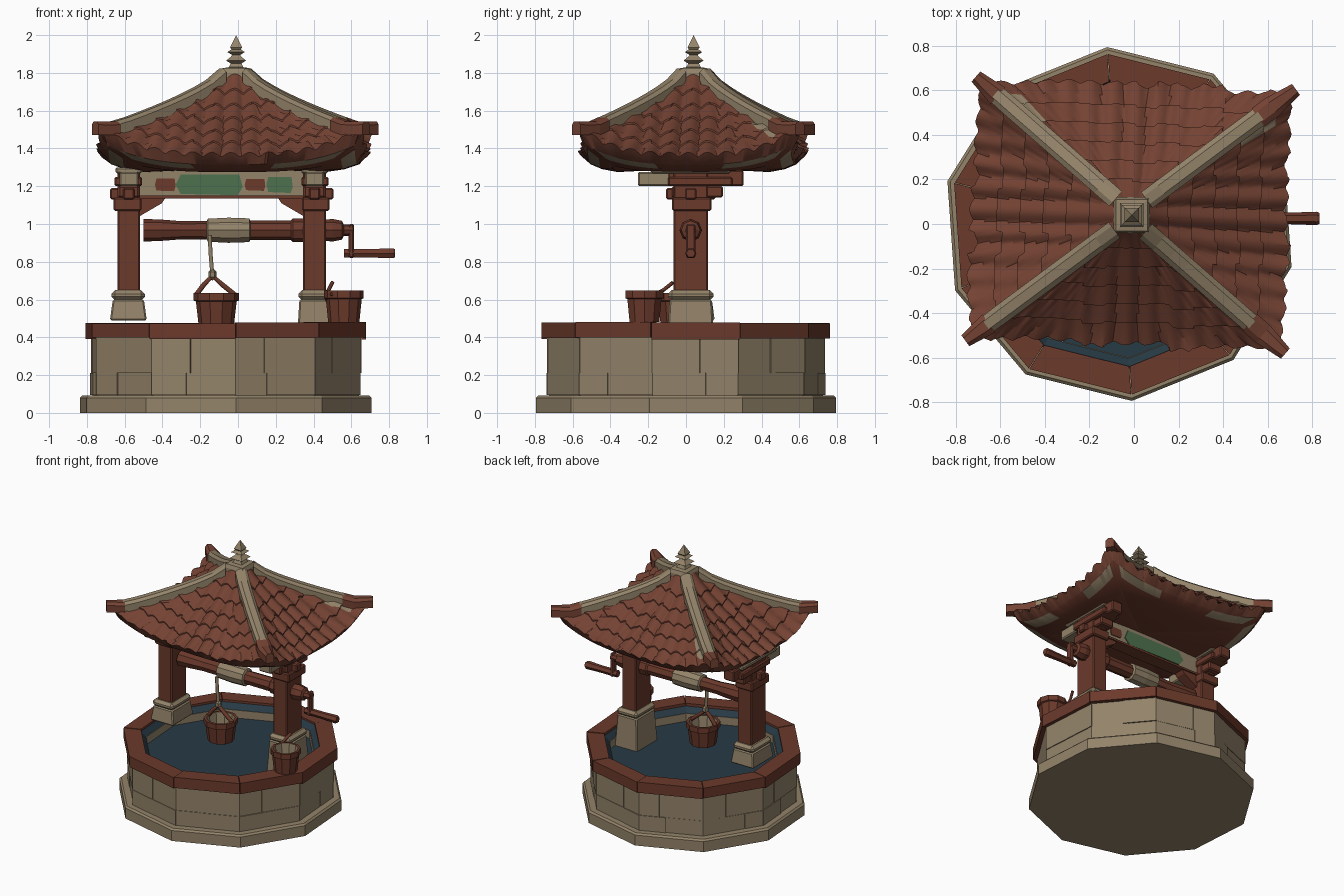
import bpy, bmesh, math, random
from mathutils import Vector, Matrix

random.seed(4)
old = bpy.data.objects.get("Cube")
if old:
    bpy.data.objects.remove(old)


def material(name, red, green, blue):
    """Flat material from display values, stored as linear."""
    mat = bpy.data.materials.new(name)
    colour = [(c / 255) ** 2.2 for c in (red, green, blue)] + [1]
    mat.use_nodes = True
    mat.diffuse_color = colour
    mat.node_tree.nodes["Principled BSDF"].inputs["Base Color"].default_value = colour
    return mat


stone = material("weathered stone", 146, 130, 105)
tile = material("clay tile", 115, 68, 54)
wood = material("red brown wood", 107, 60, 47)
water = material("dark water", 44, 61, 71)
green = material("faded green paint", 80, 113, 80)


def build(name, verts, faces, *mats):
    bm = bmesh.new()
    points = [bm.verts.new(v) for v in verts]
    for face in faces:
        bm.faces.new([points[i] for i in face])
    bmesh.ops.remove_doubles(bm, verts=bm.verts, dist=0.0001)
    bmesh.ops.recalc_face_normals(bm, faces=bm.faces)
    mesh = bpy.data.meshes.new(name)
    bm.to_mesh(mesh)
    bm.free()
    obj = bpy.data.objects.new(name, mesh)
    bpy.context.collection.objects.link(obj)
    for mat in mats:
        mesh.materials.append(mat)
    return obj


def grid_faces(rows, cols, wrap=False):
    last = cols if wrap else cols - 1
    return [(r * cols + c, r * cols + (c + 1) % cols,
             (r + 1) * cols + (c + 1) % cols, (r + 1) * cols + c)
            for r in range(rows - 1) for c in range(last)]


def lathe(name, profile, mat, centre=(0, 0, 0), sides=10, turn=0.0, along_x=False):
    verts = []
    for radius, h in profile:
        for i in range(sides):
            a = turn + math.tau * i / sides
            p = (radius * math.cos(a), radius * math.sin(a), h)
            verts.append(Vector(centre) + Vector((p[2], p[0], p[1]) if along_x else p))
    return build(name, verts, grid_faces(len(profile), sides, True), mat)


BOX = [(0, 1, 3, 2), (4, 6, 7, 5), (0, 4, 5, 1), (2, 3, 7, 6), (0, 2, 6, 4), (1, 5, 7, 3)]


def box(name, x, y, z, mat, bevel=0.008, flare=0.0):
    """Box from (low, high) pairs; flare widens the foot."""
    verts = [(x[i] + flare * (2 * i - 1) * (1 - k), y[j] + flare * (2 * j - 1) * (1 - k), z[k])
             for i in (0, 1) for j in (0, 1) for k in (0, 1)]
    obj = build(name, verts, BOX, mat)
    if bevel:
        mod = obj.modifiers.new("worn edges", "BEVEL")
        mod.width, mod.segments = bevel, 1


def tube(name, points, radius, mat):
    curve = bpy.data.curves.new(name, "CURVE")
    curve.dimensions, curve.bevel_depth, curve.bevel_resolution = "3D", radius, 1
    curve.use_fill_caps = True
    line = curve.splines.new("POLY")
    line.points.add(len(points) - 1)
    for p, co in zip(line.points, points):
        p.co = (*co, 1)
    curve.materials.append(mat)
    bpy.context.collection.objects.link(bpy.data.objects.new(name, curve))


def plate(name, outline, y, half, mat):
    """Upright slab from an x, z outline."""
    n = len(outline)
    verts = [(x, y + s, z) for s in (-half, half) for x, z in outline]
    build(name, verts, [range(n), range(n, 2 * n)] +
          [(i, (i + 1) % n, (i + 1) % n + n, i + n) for i in range(n)], mat)


# Ten-sided well
WELL, TURN, SIDES = Vector((-0.065, 0, 0)), math.radians(-86), 10
lathe("well_wall", [(0, 0), (.795, 0), (.795, .08), (.782, .093), (.728, .093), (.728, .41),
                    (.6, .42), (.6, .34)], stone, WELL, SIDES, TURN)
lathe("water_surface", [(0, .36), (.605, .36)], water, WELL, SIDES, TURN)
lathe("wet_inner_lip", [(.65, .47), (.6, .415)], water, WELL, SIDES, TURN)


def on_side(side, f, radius, z):
    a, b = [Vector((math.cos(TURN + math.tau * k / SIDES), math.sin(TURN + math.tau * k / SIDES), 0))
            for k in (side, side + 1)]
    return WELL + a.lerp(b, f) * radius + Vector((0, 0, z))


def ring_blocks(name, blocks, mat):
    verts, faces = [], []
    for side, fs, radii, zs in blocks:
        faces += [[i + len(verts) for i in f] for f in BOX]
        verts += [on_side(side, f, r, z) for f in fs for r in radii for z in zs]
    build(name, verts, faces, mat)


blocks, rim = [], []
for side in range(SIDES):
    for low, high in ((.095, .21), (.212, .4)):
        cut = random.uniform(.3, .7)
        for fs in ((0, cut - .003), (cut + .003, 1)):
            blocks.append((side, fs, (.715, random.uniform(.733, .742)), (low, high)))
    rim.append((side, (.004, .996), (.64, random.uniform(.758, .768)),
                (random.uniform(.388, .4), random.uniform(.472, .482))))
ring_blocks("wall_blocks", blocks, stone)
ring_blocks("rim_planks", rim, wood)

# Posts with pedestals and brackets
Y = 0.025
for label, cx, out, foot in (("right", -.578, -1, .49), ("left", .405, 1, .35)):
    def part(name, dx, dy, z, mat=wood, **kw):
        xs = sorted((cx + out * dx[0], cx + out * dx[1]))
        box(f"{label}_{name}", xs, (Y + dy[0], Y + dy[1]), z, mat, **kw)
    part("pedestal", (-.08, .085), (-.112, .112), (foot, .6), stone, flare=.015)
    part("pedestal_cap", (-.085, .092), (-.12, .12), (.595, .65), stone, bevel=.02)
    part("post", (-.06, .06), (-.092, .092), (.64, 1.29))
    part("lower_bracket", (-.066, .08), (-.1, .11), (1.07, 1.14))
    part("middle_bracket", (-.055, .055), (-.1, .17), (1.14, 1.2))
    part("upper_bracket", (-.07, .075), (-.12, .22), (1.2, 1.25))
    part("cross_arm", (-.045, .045), (-.15, .28), (1.2, 1.285))
    part("arm_end", (-.05, .05), (-.28, -.11), (1.2, 1.275), stone)
    part("capital", (-.07, .07), (-.21, .21), (1.268, 1.3), stone)
    part("peg", (0, .1), (-.03, .03), (1.13, 1.19))
    part("front_peg", (-.03, .03), (-.13, .13), (1.13, 1.19))
    inner = cx - out * .055
    plate(f"{label}_brace", [(inner, 1.04), (inner, 1.14), (inner - out * .14, 1.14),
                             (inner - out * .12, 1.11)], Y, .04, wood)

# Painted lintel
box("lintel", (-.53, .36), (Y - .04, Y + .04), (1.15, 1.29), stone, 0)
box("lintel_trim", (-.53, .36), (Y - .05, Y + .05), (1.135, 1.15), wood, 0)
front_paint = ((-.33, .025, 1.2, green), (.15, .29, .95, green), (-.44, -.33, .75, wood), (.035, .145, .7, wood))
back_paint = ((-.39, .14, 1.2, green), (.17, .27, .75, wood))
for face, y, paint in (("front", Y - .042, front_paint), ("back", Y + .042, back_paint)):
    for x0, x1, tall, mat in paint:
        mid, half_width = (x0 + x1) / 2, (x1 - x0) / 2
        plate(f"{face}_painted_panel",
              [(mid + half_width * a, 1.207 + tall * h) for a, h in
               ((-1, 0), (-.85, -.04), (.85, -.045), (1, -.01), (.9, .045), (-.85, .045))],
              y, .004, mat)

# Windlass and crank
lathe("roller", [(0, -.5), (.06, -.5), (.056, -.4), (.048, -.3), (.052, .28), (.062, .29),
                 (.062, .36), (.045, .37), (.06, .5), (.05, .55), (.03, .56), (.03, .61), (0, .61)],
      wood, (0, Y, .967), 8, along_x=True)
lathe("rope_winding", [(.04, -.17), (.064, -.16), (.07, -.05), (.066, .06), (.04, .07)],
      stone, (0, Y, .967), 10, along_x=True)
box("crank_arm", (.585, .615), (Y - .025, Y + .025), (.82, 1.0), wood)
lathe("crank_handle", [(0, .56), (.026, .56), (.026, .7), (.03, .82), (.024, .832), (0, .832)],
      wood, (0, Y, .845), 6, along_x=True)

# Buckets and rope
BY = -.045
tube("rope", [(-.15, BY, .94), (-.145, BY, .84), (-.135, BY, .72)], .012, stone)
lathe("rope_knot", [(0, .7), (.022, .72), (.022, .745), (0, .77)], stone, (-.135, BY, 0), 6)


def bucket(name, centre, size):
    shell = [(0, 0), (.094, 0), (.108, .12), (.12, .125), (.12, .165), (.1, .165)]
    lining = [(.1, .165), (.08, .03), (0, .03)]
    for suffix, shape, mat in (("shell", shell, wood), ("lining", lining, stone)):
        lathe(f"{name}_{suffix}", [(r * size, z) for r, z in shape], mat, centre, 10)


bucket("hanging_bucket", (-.115, BY, .47), 1)
tube("hanging_handle", [(-.225, BY, .62), (-.18, BY, .68), (-.135, BY, .725),
                        (-.085, BY, .68), (-.01, BY, .62)], .015, wood)
bucket("standing_bucket", (.56, -.22, .482), .88)
tube("standing_handle", [(.5, -.3, .63), (.47, -.22, .6), (.48, -.12, .65), (.5, -.07, .69)], .011, wood)

# Curved tiled roof, turned slightly against the posts
ROOF, TOP = Matrix.Translation((-.015, .04, 0)) @ Matrix.Rotation(-.04, 4, "Z"), .07


def half(t):
    return TOP + .62 * t, TOP + .5 * t


def roof_z(t, u):
    return 1.8 - .44 * max(t, 0) ** .8 + .135 * t * abs(u) ** 3


COLS, COURSES = 96, 6
us = [-1 + 2 * c / COLS for c in range(COLS + 1)]
rows = [((j + s) / COURSES, .009 * s) for j in range(COURSES) for s in (0, .5, 1)]
EAVE = len(rows) - 1
for k, label in enumerate(("front", "left", "back", "right")):
    shifts = [random.uniform(-.025, .025) for _ in range(20)]

    def place(u, t, z, push=0):
        hx, hy = half(t)
        x, y = ((u * hx, -hy - push), (hx + push, u * hy),
                (-u * hx, hy + push), (-hx - push, -u * hy))[k]
        return ROOF @ Vector((x, y, z))

    verts = []
    for t, proud in rows:
        for u in us:
            across = u * half(t)[k % 2] / .1
            shift = shifts[int(across + 10)] * (1 - u ** 8)
            tt = t + shift if 0 < t < 1 else t
            wave = abs(math.cos(math.pi * across))
            push = (.6 * shift + .02 * wave) * (1 - u ** 8) if t == 1 else 0
            verts.append(place(u, tt, roof_z(tt, u) + proud + .028 * wave - .018, push))
    # Slanted eave edge and soffit continue the same sheet
    for t, low, lift in ((.94, 1.315, .1), (.82, 1.29, .07), (.66, 1.275, .03), (-TOP / .62, 1.295, 0)):
        verts += [place(u, t, low + lift * abs(u) ** 3) for u in us]
    roof = build(f"{label}_roof_slope", verts, grid_faces(len(rows) + 4, COLS + 1), tile, wood, stone)
    roof.data.shade_smooth()
    roof.data.set_sharp_from_angle(angle=math.radians(35))
    # Wooden soffit with worn pale strips, worn patches beside two hips
    for face in roof.data.polygons:
        row, u = face.index // COLS, us[face.index % COLS]
        if row > EAVE:
            face.material_index = 2 if row == EAVE + 1 and .35 < abs(u) < .92 else 1
        elif label in ("back", "left") and u > .8 and .62 < rows[row][0] < .85:
            face.material_index = 2

# Hip ridges with upturned horns
for sx in (-1, 1):
    for sy in (-1, 1):
        join = .8 if sx > 0 else .9
        for name, start, end, wide, mat in (("hip_ridge", 0, join, .044, stone),
                                            ("hip_horn", join - .02, 1.045, .05, tile)):
            verts = []
            for i in range(9):
                t = start + (end - start) * i / 8
                hx, hy = half(t)
                z = roof_z(t, 1) + max(0, t - .88) * .22
                width = wide * (1 - 2.4 * max(0, t - .88))
                side = Vector((-sx * sy * .62, .78, 0)) * width
                mid = Vector((sx * hx, sy * hy, z))
                verts += [ROOF @ (mid + side * a + Vector((0, 0, h))) for a, h in
                          ((-1, -.05), (-1, .004), (-.5, .022), (.5, .022), (1, .004), (1, -.05))]
            build(name, verts, grid_faces(9, 6, True) + [range(6), range(48, 54)], mat)

# Square finial
lathe("finial", [(0, 1.77), (.115, 1.77), (.115, 1.8), (.1, 1.825), (.055, 1.83), (.04, 1.85),
                 (.075, 1.865), (.04, 1.885), (.03, 1.895), (.065, 1.91), (.035, 1.925),
                 (.045, 1.935), (0, 2)], stone, (-.01, .04, 0), 4, math.pi / 4)
